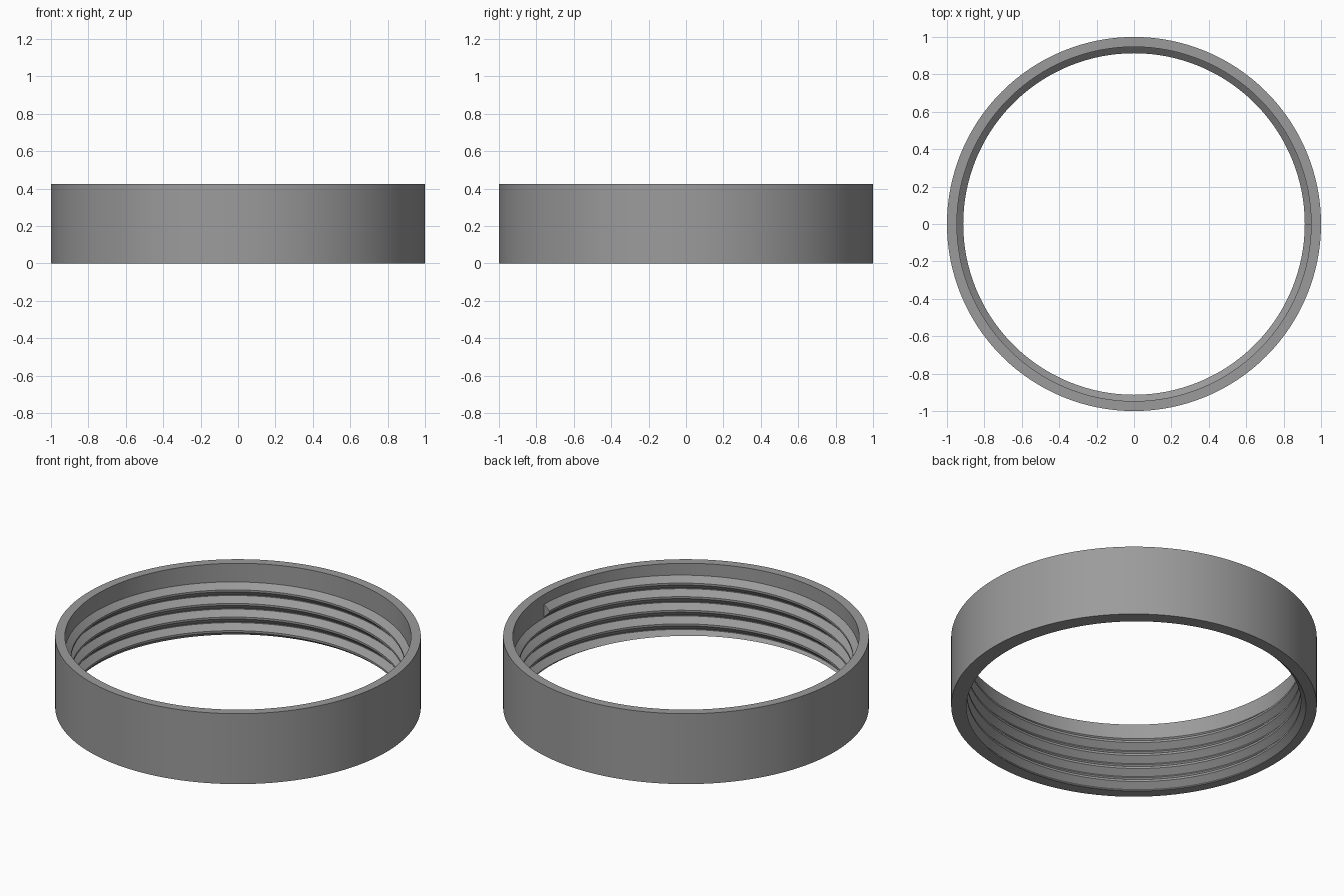
import bpy, bmesh, math

if "Cube" in bpy.data.objects:
    bpy.data.objects.remove(bpy.data.objects["Cube"])

SEG = 128
HEIGHT, OUTER, BORE, CREST = 0.425, 1.0, 0.947, 0.913
PITCH, TURNS = 0.082, 4

grey = bpy.data.materials.new("mid grey")
grey.diffuse_color = (0.33, 0.33, 0.33, 1)
grey.use_nodes = True
grey.node_tree.nodes["Principled BSDF"].inputs["Base Color"].default_value = grey.diffuse_color


def finish(bm, name):
    bmesh.ops.recalc_face_normals(bm, faces=bm.faces)
    mesh = bpy.data.meshes.new(name)
    bm.to_mesh(mesh)
    bm.free()
    mesh.materials.append(grey)
    obj = bpy.data.objects.new(name, mesh)
    bpy.context.collection.objects.link(obj)
    bpy.ops.object.select_all(action='DESELECT')
    obj.select_set(True)
    bpy.context.view_layer.objects.active = obj
    bpy.ops.object.shade_smooth_by_angle(angle=math.radians(25))


def section(bm, profile, angle, lift=0.0):
    return [bm.verts.new((r * math.cos(angle), r * math.sin(angle), z + lift))
            for r, z in profile]


def bridge(bm, a, b):
    n = len(a)
    for i in range(n):
        j = (i + 1) % n
        bm.faces.new((a[i], a[j], b[j], b[i]))


# Plain collar with a smooth bore
bm = bmesh.new()
wall = [(OUTER, 0), (OUTER, HEIGHT), (BORE, HEIGHT), (BORE, 0)]
rings = [section(bm, wall, 2 * math.pi * k / SEG) for k in range(SEG)]
for k in range(SEG):
    bridge(bm, rings[k], rings[(k + 1) % SEG])
finish(bm, "collar")

# Internal helical thread, embedded slightly in the collar
bm = bmesh.new()
ridge = [(BORE + 0.004, -0.039), (BORE, -0.038), (CREST, -0.006),
         (CREST, 0.006), (BORE, 0.038), (BORE + 0.004, 0.039)]
rows = []
for k in range(-SEG // 2, TURNS * SEG + 1):
    rows.append(section(bm, ridge, 2 * math.pi * k / SEG, PITCH * k / SEG))
for a, b in zip(rows, rows[1:]):
    bridge(bm, a, b)
bm.faces.new(rows[0])
bm.faces.new(rows[-1])

# Trim the thread flush with the bottom rim and close the cut
geom = bm.verts[:] + bm.edges[:] + bm.faces[:]
bmesh.ops.bisect_plane(bm, geom=geom, dist=1e-6, plane_co=(0, 0, 0),
                       plane_no=(0, 0, 1), clear_inner=True)
rim = [e for e in bm.edges if e.is_boundary]
bmesh.ops.triangle_fill(bm, edges=rim, use_beauty=True)
finish(bm, "inner_thread")
